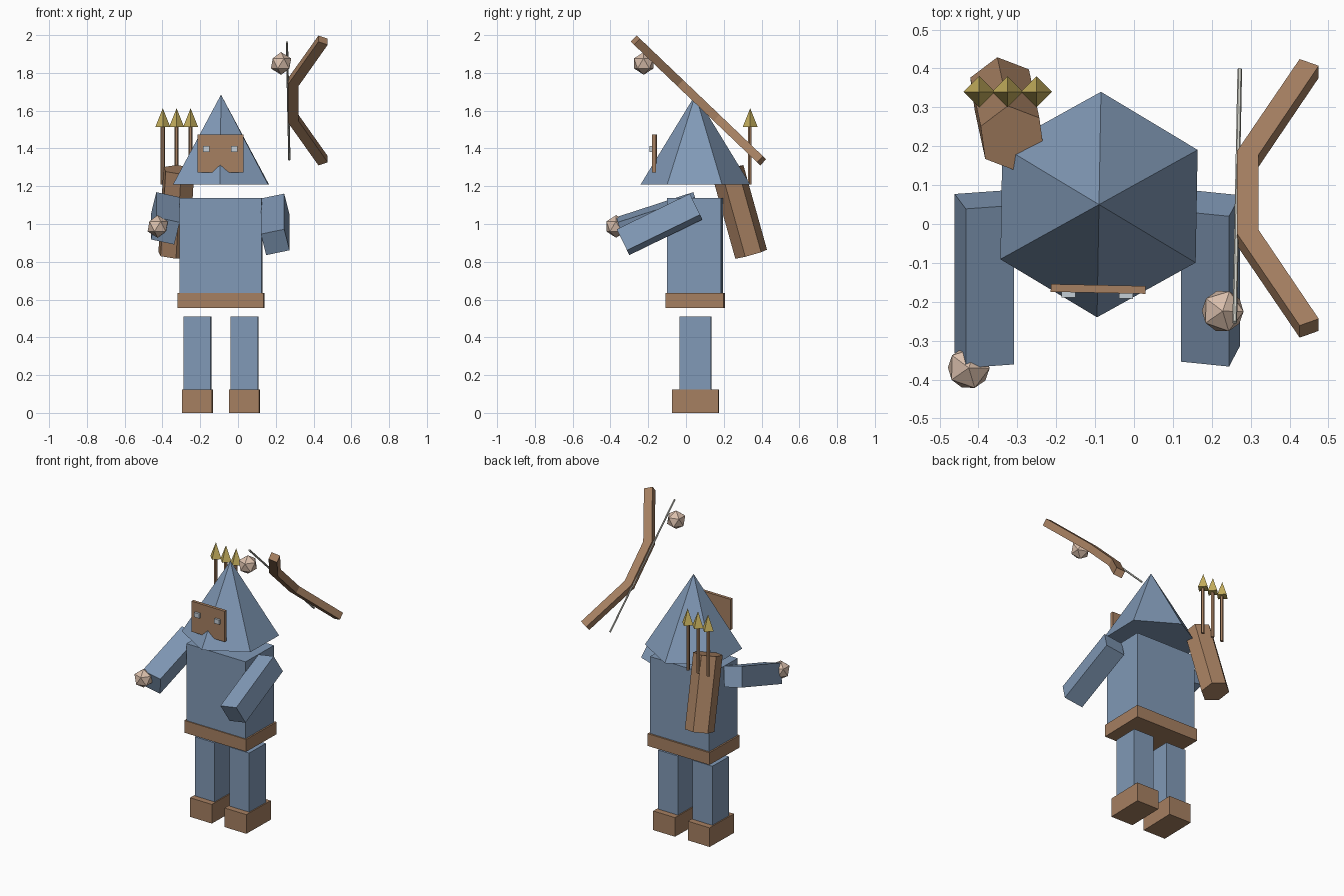
import bpy
import bmesh
from math import radians, cos, sin, tau
from mathutils import Matrix, Vector

cube = bpy.data.objects.get("Cube")
if cube:
    bpy.data.objects.remove(cube, do_unlink=True)


def material(name, rgb):
    m = bpy.data.materials.new(name)
    m.use_nodes = True
    m.diffuse_color = (*rgb, 1)
    m.node_tree.nodes["Principled BSDF"].inputs["Base Color"].default_value = (*rgb, 1)
    return m


BLUE = material("slate_blue_cloth", (0.22, 0.32, 0.47))
BROWN = material("brown_leather", (0.38, 0.215, 0.12))
GOLD = material("gold_metal", (0.56, 0.43, 0.11))
TAN = material("pale_skin", (0.70, 0.52, 0.41))
EYE = material("pale_eye_grey", (0.56, 0.62, 0.67))
CORD = material("bowstring_grey", (0.62, 0.62, 0.56))

TURN = Matrix.Rotation(radians(-1.2), 4, "Z")


def finish(name, bm, mat, matrix=Matrix()):
    bmesh.ops.recalc_face_normals(bm, faces=bm.faces[:])
    mesh = bpy.data.meshes.new(name)
    bm.to_mesh(mesh)
    bm.free()
    mesh.materials.append(mat)
    ob = bpy.data.objects.new(name, mesh)
    ob.matrix_world = matrix
    bpy.context.collection.objects.link(ob)
    return ob


def box(name, centre, size, mat, rot=TURN):
    bm = bmesh.new()
    bmesh.ops.create_cube(bm, size=1)
    bmesh.ops.scale(bm, vec=size, verts=bm.verts[:])
    return finish(name, bm, mat, Matrix.Translation(centre) @ rot)


def tube(name, start, end, r0, r1, sides, mat, angle=0):
    """Faceted cylinder, or a cone when r1 is zero, from start to end."""
    start, end = Vector(start), Vector(end)
    axis = end - start
    bm = bmesh.new()

    def ring(r, z):
        a = [radians(angle) + tau * i / sides for i in range(sides)]
        return [bm.verts.new((r * cos(t), r * sin(t), z)) for t in a]

    low = ring(r0, 0)
    bm.faces.new(low)
    if r1:
        high = ring(r1, axis.length)
        bm.faces.new(high)
    else:
        high = [bm.verts.new((0, 0, axis.length))] * sides
    for i in range(sides):
        j = (i + 1) % sides
        corners = [low[i], low[j], high[j]]
        bm.faces.new(corners + [high[i]] if r1 else corners)
    tilt = Vector((0, 0, 1)).rotation_difference(axis).to_matrix().to_4x4()
    return finish(name, bm, mat, Matrix.Translation(start) @ tilt)


def plate(name, outline, thickness, mat, matrix):
    """Flat outline extruded evenly to both sides of its plane."""
    bm = bmesh.new()
    face = bm.faces.new([bm.verts.new((x, y, -thickness / 2)) for x, y in outline])
    out = bmesh.ops.extrude_face_region(bm, geom=[face])
    moved = [v for v in out["geom"] if isinstance(v, bmesh.types.BMVert)]
    bmesh.ops.translate(bm, vec=(0, 0, thickness), verts=moved)
    return finish(name, bm, mat, matrix)


def ball(name, centre):
    bm = bmesh.new()
    bmesh.ops.create_icosphere(bm, subdivisions=1, radius=0.06)
    return finish(name, bm, TAN, Matrix.Translation(centre) @ TURN)


# Legs and boots
for side, x in (("right", -0.215), ("left", 0.035)):
    box(side + "_boot", (x, 0.05, 0.0625), (0.16, 0.245, 0.125), BROWN)
    box(side + "_leg", (x, 0.05, 0.318), (0.145, 0.168, 0.387), BLUE)

# Body
box("belt", (-0.09, 0.05, 0.595), (0.455, 0.305, 0.08), BROWN)
box("torso", (-0.09, 0.0475, 0.865), (0.435, 0.287, 0.546), BLUE)

# Arms, reaching forward and rolled outward
for side, centre, pitch, roll in (("right", (-0.385, -0.142, 1.03), 18, 13),
                                  ("left", (0.197, -0.14, 0.998), 26, -13)):
    rot = Matrix.Rotation(radians(pitch), 4, "X") @ Matrix.Rotation(radians(roll), 4, "Y")
    box(side + "_arm", centre, (0.127, 0.43, 0.127), BLUE, rot)

# Hands: one at the arm, one at the bow
ball("right_hand", (-0.425, -0.37, 0.987))
ball("left_hand", (0.228, -0.224, 1.85))

# Hood
tube("hood", (-0.09, 0.05, 1.21), (-0.09, 0.05, 1.685), 0.29, 0, 6, BLUE, angle=29)

# Mask with a notch in its lower edge, and eyes
upright = Matrix.Rotation(radians(90), 4, "X")
mask = [(-0.122, 0.1), (-0.122, -0.1), (-0.045, -0.1), (0, -0.064),
        (0.045, -0.1), (0.122, -0.1), (0.122, 0.1)]
plate("mask", mask, 0.02, BROWN,
      Matrix.Translation((-0.092, -0.167, 1.373)) @ TURN @ upright)
for side, x, y in (("right", -0.168, -0.18), ("left", -0.02, -0.183)):
    box(side + "_eye", (x, y, 1.397), (0.036, 0.018, 0.03), EYE)

# Quiver and arrows
tube("quiver", (-0.34, 0.345, 0.84), (-0.313, 0.22, 1.288), 0.088, 0.088, 6, BROWN, angle=38)
for i, x in enumerate((-0.398, -0.325, -0.251), 1):
    tube(f"arrow_shaft_{i}", (x, 0.337, 1.21), (x, 0.337, 1.52), 0.011, 0.011, 6, BROWN)
    tube(f"arrow_head_{i}", (x, 0.34, 1.513), (x, 0.34, 1.613), 0.04, 0, 4, GOLD)

# Bow, leaning in a tilted plane
along = Vector((0, 0.723, -0.691)).normalized()
across = Vector((1, 0, 0))
plane = Matrix((across, along, across.cross(along))).transposed().to_4x4()
half = [(0.265, 0.147), (0.426, 0.474), (0.475, 0.45), (0.32, 0.133)]
bow = half + [(x, -u) for x, u in reversed(half)]
plate("bow", bow, 0.045, BROWN, Matrix.Translation((0, 0.066, 1.654)) @ plane)
tube("bowstring", (0.259, -0.253, 1.963), (0.272, 0.397, 1.34), 0.006, 0.006, 6, CORD)
